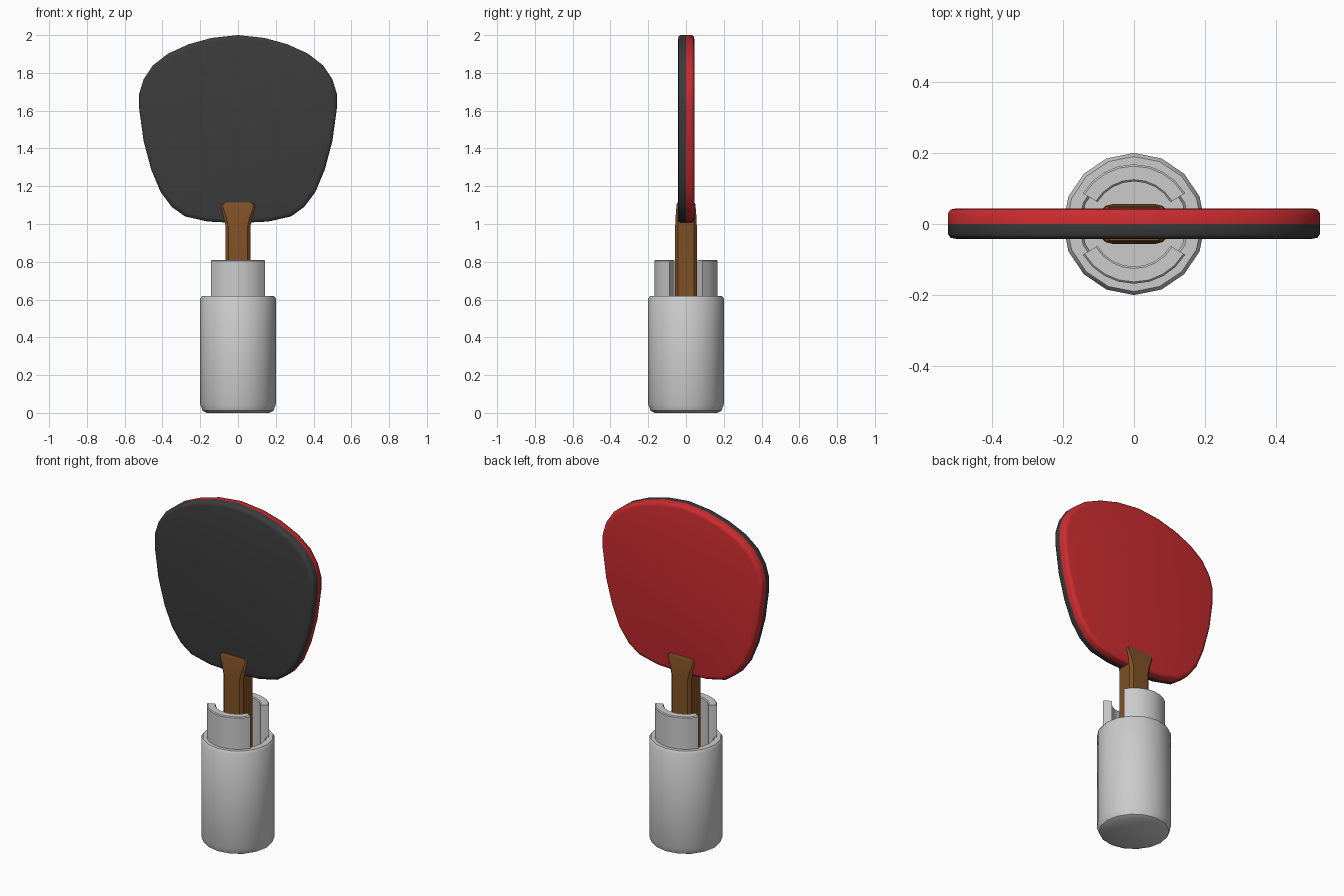
import bpy, bmesh
from math import cos, sin, pi, radians

if "Cube" in bpy.data.objects:
    bpy.data.objects.remove(bpy.data.objects["Cube"])


def material(name, color):
    m = bpy.data.materials.new(name)
    m.diffuse_color = (*color, 1)
    m.use_nodes = True
    m.node_tree.nodes["Principled BSDF"].inputs["Base Color"].default_value = m.diffuse_color
    return m


def loft(name, rings, closed=False, mat=None, angle=35):
    """Skin equal-length rings; cap the ends unless the loft closes on itself."""
    bm = bmesh.new()
    vs = [[bm.verts.new(p) for p in r] for r in rings]
    n = len(vs[0])
    pairs = list(zip(vs, vs[1:])) + ([(vs[-1], vs[0])] if closed else [])
    for a, b in pairs:
        for i in range(n):
            j = (i + 1) % n
            bm.faces.new((a[i], a[j], b[j], b[i]))
    if not closed:
        bm.faces.new(vs[0])
        bm.faces.new(vs[-1])
    bmesh.ops.recalc_face_normals(bm, faces=bm.faces)
    me = bpy.data.meshes.new(name)
    bm.to_mesh(me)
    bm.free()
    ob = bpy.data.objects.new(name, me)
    bpy.context.collection.objects.link(ob)
    if mat:
        me.materials.append(mat)
    bpy.ops.object.select_all(action='DESELECT')
    ob.select_set(True)
    bpy.context.view_layer.objects.active = ob
    bpy.ops.object.shade_smooth_by_angle(angle=radians(angle))
    return ob


black = material("black_rubber", (0.045, 0.045, 0.045))
red = material("red_rubber", (0.60, 0.025, 0.03))
wood = material("wood", (0.22, 0.085, 0.02))

# Blade: mirrored half outline, two rubber halves with rounded rims
half = [(0.14, 1.985), (0.26, 1.952), (0.37, 1.902), (0.45, 1.84), (0.50, 1.765),
        (0.523, 1.69), (0.523, 1.61), (0.50, 1.44), (0.46, 1.29), (0.41, 1.17),
        (0.35, 1.09), (0.28, 1.04), (0.16, 1.013)]
outline = [(0, 2.0)] + half + [(0, 1.005)] + [(-x, z) for x, z in reversed(half)]


def blade_half(name, depth, mat):
    steps = [(0, 1), (0.70, 1), (0.92, 0.988), (1, 0.955)]
    rings = [[(x * s, depth * t, 1.5 + (z - 1.5) * s) for x, z in outline]
             for t, s in steps]
    loft(name, rings, mat=mat, angle=60)


blade_half("front_rubber", -0.042, black)
blade_half("back_rubber", 0.044, red)


# Handle: chamfered bar flaring out where it grips the blade
def bar(z, hx, hy, c=0.015):
    q = [(hx, hy - c), (hx - c, hy)]
    pts = q + [(-x, y) for x, y in reversed(q)]
    pts += [(-x, -y) for x, y in pts]
    return [(x, y, z) for x, y in pts]


loft("handle", [bar(0.40, 0.066, 0.057), bar(0.99, 0.066, 0.057), bar(1.03, 0.075, 0.056),
                bar(1.09, 0.096, 0.051), bar(1.105, 0.093, 0.049),
                bar(1.113, 0.082, 0.046)], mat=wood, angle=25)

# Holder cup: lathed with a socket in the top
profile = [(0.165, 0), (0.188, 0.012), (0.20, 0.045), (0.20, 0.605), (0.19, 0.62),
           (0.155, 0.62), (0.148, 0.61), (0.148, 0.40)]
N = 16
loft("holder_cup", [[(r * cos(2 * pi * i / N), r * sin(2 * pi * i / N), z) for i in range(N)]
                    for r, z in profile], angle=40)

# Collar: two curved jaws around the handle
section = [(0.168, 0.40), (0.168, 0.805), (0.163, 0.81), (0.125, 0.81), (0.12, 0.805), (0.12, 0.40)]
for name, start in (("back_jaw", 31), ("front_jaw", 211)):
    angles = [radians(start + 118 * i / 8) for i in range(9)]
    loft(name, [[(r * cos(a), r * sin(a), z) for r, z in section] for a in angles], angle=40)
